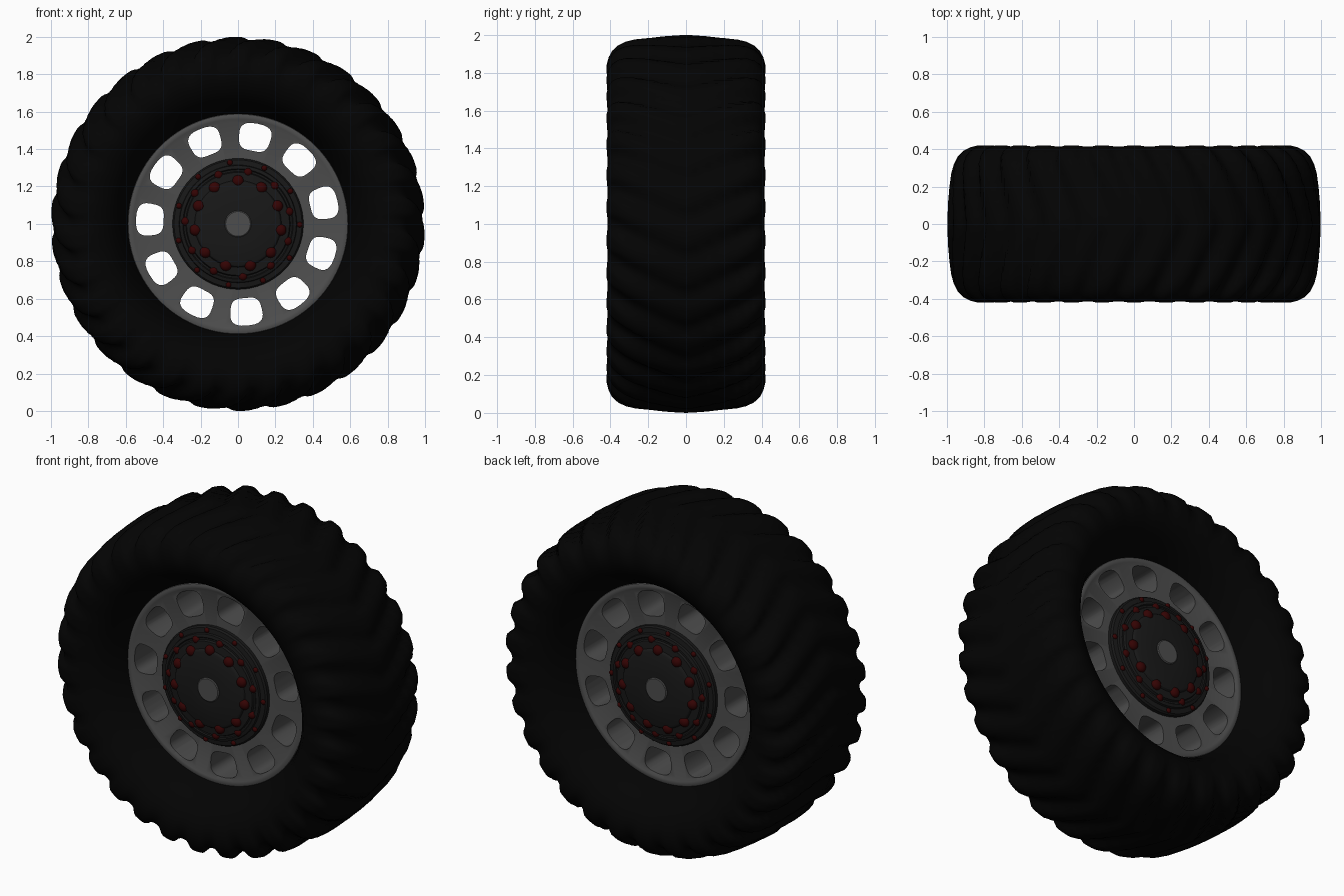
import bpy, bmesh, math
from mathutils import Matrix

if "Cube" in bpy.data.objects:
    bpy.data.objects.remove(bpy.data.objects["Cube"])

TAU = math.tau
N = 11                                   # holes and bolts per ring


def material(name, rgb):
    m = bpy.data.materials.new(name)
    m.diffuse_color = (*rgb, 1)
    m.use_nodes = True
    m.node_tree.nodes["Principled BSDF"].inputs["Base Color"].default_value = m.diffuse_color
    return m


RUBBER = material("rubber", (0.001, 0.001, 0.001))
STEEL = material("rim_grey", (0.075, 0.075, 0.075))
DARK = material("hub_dark", (0.009, 0.009, 0.009))
RED = material("bolt_red", (0.035, 0.001, 0.001))


def smooth(ob, angle):
    bpy.ops.object.select_all(action='DESELECT')
    ob.select_set(True)
    bpy.context.view_layer.objects.active = ob
    bpy.ops.object.shade_smooth_by_angle(angle=math.radians(angle))


def finish(name, bm, mat, angle=35):
    bmesh.ops.recalc_face_normals(bm, faces=bm.faces)
    me = bpy.data.meshes.new(name)
    bm.to_mesh(me)
    bm.free()
    ob = bpy.data.objects.new(name, me)
    bpy.context.collection.objects.link(ob)
    if mat:
        me.materials.append(mat)
    smooth(ob, angle)
    return ob


def at(r, y, t):
    """Point at radius r, depth y and clockwise angle t around the axle."""
    return (r * math.sin(t), y, 1 + r * math.cos(t))


def lathe(profile, steps, point=None, closed=True):
    """Spin a profile around the axle; point() may bend it."""
    point = point or (lambda p, t: at(p[0], p[1], t))
    bm = bmesh.new()
    rings = [[bm.verts.new(point(p, TAU * i / steps)) for p in profile]
             for i in range(steps)]
    n = len(profile)
    for i in range(steps):
        a, b = rings[i], rings[(i + 1) % steps]
        for j in range(n if closed else n - 1):
            k = (j + 1) % n
            bm.faces.new((a[j], a[k], b[k], b[j]))
    if not closed:                        # flat caps at both ends
        bm.faces.new([r[0] for r in rings])
        bm.faces.new([r[-1] for r in rings])
    return bm


# Tyre: radius, half width, chevron lead (0..1), groove depth
half = [(1.0, 0, 1, .018), (.998, .05, .9, .022), (.994, .12, .74, .028),
        (.987, .2, .54, .034), (.978, .27, .36, .042), (.965, .32, .22, .048),
        (.945, .36, .1, .05), (.915, .392, .03, .045), (.88, .41, 0, .034),
        (.84, .42, 0, .02), (.80, .419, 0, .008), (.76, .41, 0, .004),
        (.70, .378, 0, 0), (.66, .335, 0, 0), (.63, .289, 0, 0),
        (.605, .24, 0, 0), (.59, .205, 0, 0), (.575, .16, 0, 0)]
tyre_profile = [(r, -y, l, d) for r, y, l, d in reversed(half[1:])] + half
LUGS, LEAD = 30, 0.19


def tread(p, t):
    r, y, lead, depth = p
    lug = math.tanh(2 * (math.cos(LUGS * (t - LEAD * lead)) + .25))
    cut = depth * (0.5 - 0.5 * lug)
    side = min(1, max(0, (0.96 - r) / 0.12))   # shoulder grooves also cut inward
    return at(r - cut * (1 - 0.7 * side), y - math.copysign(cut * 0.6 * side, y), t)


finish("tyre", lathe(tyre_profile, 360, tread), RUBBER, 60)

# Rim: thick ring with a rolled lip on both faces
lip = [(.3, .20), (.545, .20), (.56, .208), (.575, .21), (.587, .206), (.592, .195)]
rim = finish("rim", lathe(lip + [(r, -y) for r, y in reversed(lip)], 96), STEEL)

# Rounded hand holes punched through the rim
bm = bmesh.new()
for k in range(N):
    t0 = math.radians(11) + TAU * k / N
    loops = []
    for y in (-.4, .4):
        loop = []
        for i in range(28):
            c, s = math.cos(TAU * i / 28), math.sin(TAU * i / 28)
            u = math.copysign(abs(c) ** .65, c)
            v = math.copysign(abs(s) ** .65, s)
            r = .472 + .074 * v
            w = .085 * u * (1 + .12 * v)
            loop.append(bm.verts.new(at(r, y, t0 + w / r)))
        loops.append(loop)
    a, b = loops
    bm.faces.new(a)
    bm.faces.new(b)
    for i in range(28):
        j = (i + 1) % 28
        bm.faces.new((a[i], a[j], b[j], b[i]))
cutter = finish("hole_cutter", bm, None)
cutter.hide_render = True
bpy.context.view_layer.objects.active = rim
mod = rim.modifiers.new("holes", 'BOOLEAN')
mod.operation, mod.solver, mod.object = 'DIFFERENCE', 'EXACT', cutter
bpy.ops.object.modifier_apply(modifier=mod.name)
bpy.data.objects.remove(cutter)
smooth(rim, 40)                          # restore sharp hole edges

# Hub: stepped disc, cap and three rings of bolts on each face
hub = [(.35, .19), (.35, .22), (.342, .23), (.315, .234), (.312, .247),
       (.295, .252), (.29, .246), (.28, .246), (.275, .258), (.232, .263),
       (.225, .274), (.215, .279), (.07, .279)]
cap = [(.071, .26), (.071, .282), (.066, .286), (.03, .286)]
bolts = [(.23, .265, 0, .031), (.281, .247, 11, .023), (.33, .233, -7.5, .015)]

for label, s in (("front", -1), ("back", 1)):
    finish("hub_" + label, lathe([(r, s * y) for r, y in hub], 64, closed=False), DARK, 30)
    finish("hub_cap_" + label, lathe([(r, s * y) for r, y in cap], 32, closed=False), STEEL, 30)
    bm = bmesh.new()
    for r, y, phase, size in bolts:
        for k in range(N):
            t = math.radians(phase) + TAU * k / N
            m = (Matrix.Translation(at(r, s * y, t))
                 @ Matrix.Rotation(math.pi / 2, 4, 'X')
                 @ Matrix.Diagonal((1, 1, .75, 1)))
            bmesh.ops.create_uvsphere(bm, u_segments=14, v_segments=8,
                                      radius=size, matrix=m)
    finish("bolts_" + label, bm, RED, 50)
